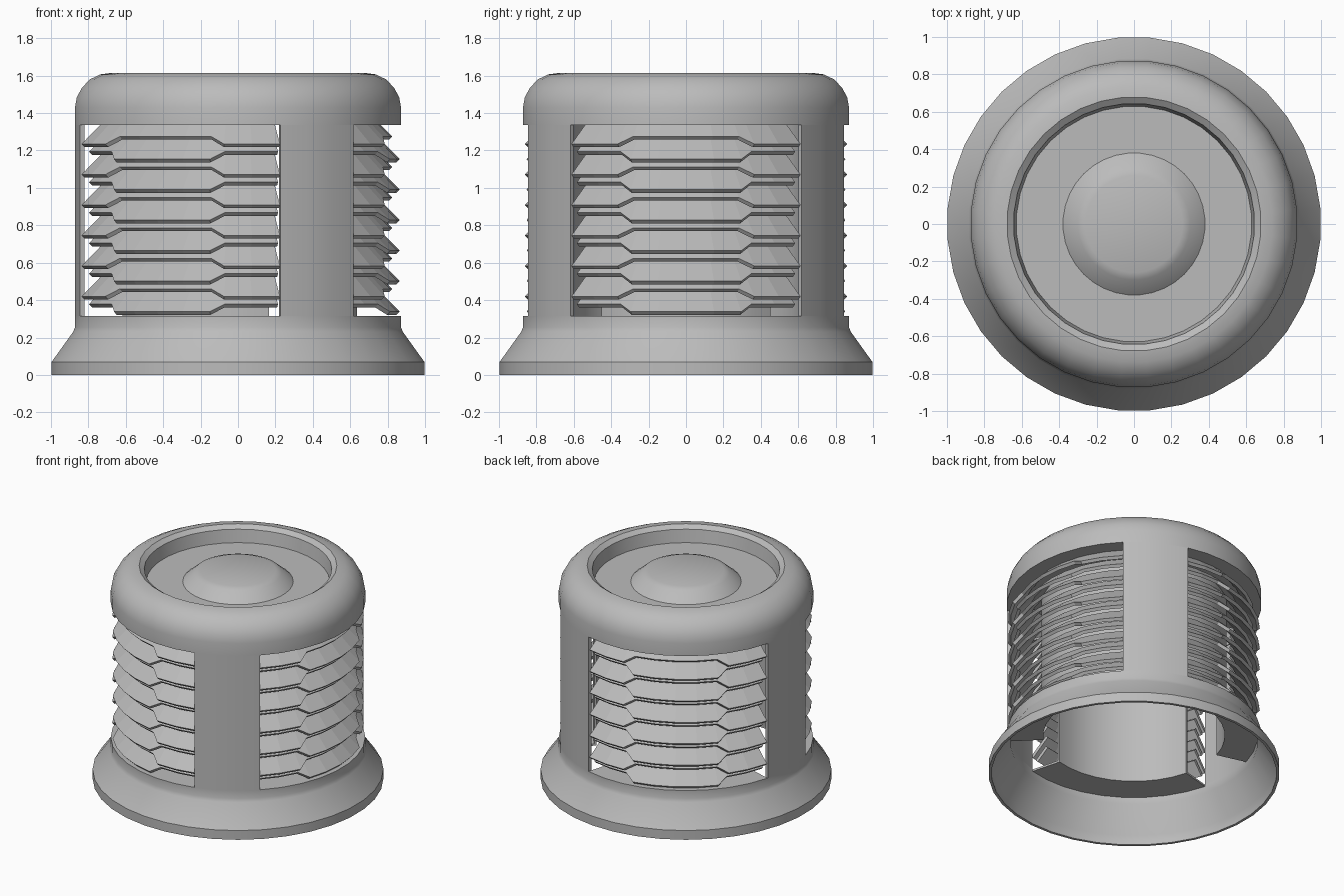
import bpy, bmesh, math

if "Cube" in bpy.data.objects:
    bpy.data.objects.remove(bpy.data.objects["Cube"])

grey = bpy.data.materials.new("plain_grey")
grey.diffuse_color = (0.5, 0.5, 0.5, 1)
grey.use_nodes = True
grey.node_tree.nodes["Principled BSDF"].inputs["Base Color"].default_value = grey.diffuse_color


def sweep(bm, angles, section, full=False):
    """Sweep a closed (radius, z) loop around the z axis through the angles."""
    rings = []
    for a in angles:
        c, s = math.cos(math.radians(a)), math.sin(math.radians(a))
        rings.append([bm.verts.new((r * c, r * s, z)) for r, z in section(a)])
    n = len(rings[0])
    steps = len(rings) if full else len(rings) - 1
    for i in range(steps):
        p, q = rings[i], rings[(i + 1) % len(rings)]
        for k in range(n):
            m = (k + 1) % n
            bm.faces.new((p[k], q[k], q[m], p[m]))
    if not full:
        bm.faces.new(rings[0])
        bm.faces.new(rings[-1])


def finish(bm, name, smooth=True):
    bmesh.ops.remove_doubles(bm, verts=bm.verts, dist=0.0001)
    bmesh.ops.recalc_face_normals(bm, faces=bm.faces)
    me = bpy.data.meshes.new(name)
    bm.to_mesh(me)
    bm.free()
    me.materials.append(grey)
    ob = bpy.data.objects.new(name, me)
    bpy.context.collection.objects.link(ob)
    if smooth:
        bpy.ops.object.select_all(action='DESELECT')
        ob.select_set(True)
        bpy.context.view_layer.objects.active = ob
        bpy.ops.object.shade_smooth_by_angle(angle=math.radians(35))
    return ob


def solid(name, profile, angles, full=False):
    bm = bmesh.new()
    sweep(bm, angles, lambda a: profile, full)
    return finish(bm, name)


def box(r0, r1, z0, z1):
    return [(r0, z0), (r1, z0), (r1, z1), (r0, z1)]


Z0, Z1, R = 0.315, 1.335, 0.875      # window bottom, window top, wall radius
around = [5 + 10 * i for i in range(36)]

# flared base skirt (thin shell)
solid("base_skirt", [(1.0, 0), (1.0, 0.07), (0.885, 0.23), (R, 0.255), (R, Z0),
                     (0.85, Z0), (0.85, 0.25), (0.975, 0.07), (0.98, 0)], around, True)

# rounded cap with recessed top and raised centre boss
solid("top_cap", [(R, Z1), (R, 1.43), (0.865, 1.485), (0.838, 1.535), (0.795, 1.58),
                  (0.74, 1.607), (0.68, 1.615), (0.645, 1.59), (0.63, 1.495),
                  (0.38, 1.495), (0.30, 1.565), (0.26, 1.58), (0, 1.58),
                  (0, 1.46), (0.61, 1.46), (0.68, 1.57), (0.79, 1.53),
                  (0.845, 1.43), (0.845, Z1)], around, True)

# three windows, each followed by a post
LONG, SHORT, INNER = 0.865, 0.825, 0.74
for w, centre in enumerate((0, 120, 240)):
    span = [centre - 45 + 10 * i for i in range(10)]
    solid(f"post_{w}", box(0.85, R, Z0, Z1), [centre + 45 + 10 * i for i in range(4)])
    solid(f"inner_wall_{w}", box(0.625, 0.64, Z0 - 0.015, Z1 + 0.015), span)
    solid(f"window_floor_{w}", box(0.64, 0.86, Z0 - 0.015, Z0), span)
    solid(f"window_ceiling_{w}", box(0.64, 0.86, Z1, Z1 + 0.015), span)

    # twelve sloping slats with alternating notched and tabbed edges
    bm = bmesh.new()
    stops = [-45, -35, -25, -20, -10, 0, 10, 20, 25, 35, 45]
    for i in range(12):
        tip = 1.235 - 0.0815 * i     # height of the edge at the long radius
        inner = max(INNER, LONG - (Z1 - tip))

        def section(a, tip=tip, inner=inner, tabbed=i % 2 == 1):
            middle = abs(a - centre) < 22
            r = LONG if middle == tabbed else SHORT
            t = 0.017
            top = lambda x: tip + LONG - x
            return [(inner, top(inner)), (r, top(r)),
                    (r - t, top(r) - t), (inner - t, top(inner) - t)]

        sweep(bm, [centre + s for s in stops], section)
    finish(bm, f"slats_{w}", smooth=False)
